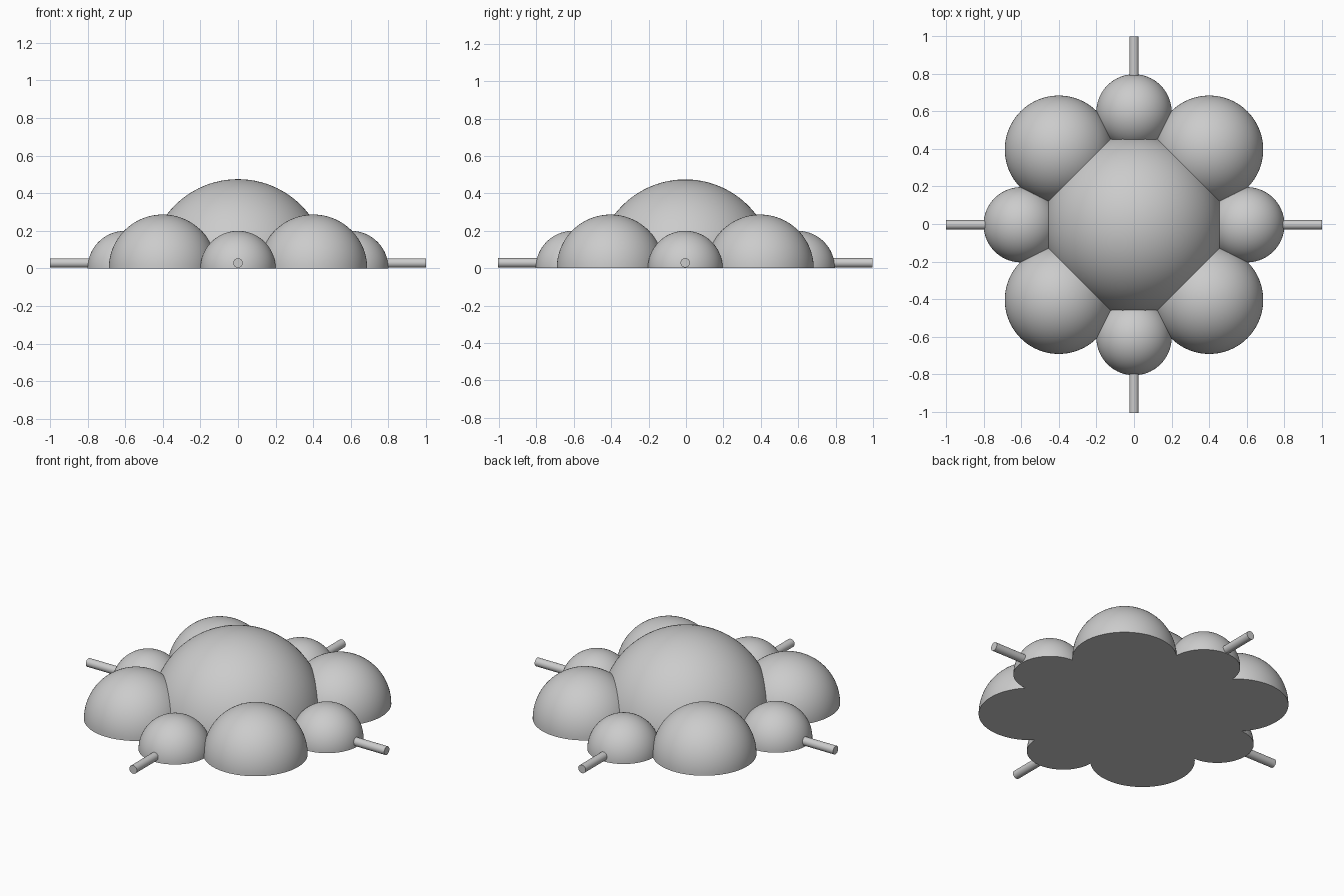
import bpy, bmesh
from math import pi, cos, sin
from mathutils import Matrix

if "Cube" in bpy.data.objects:
    bpy.data.objects.remove(bpy.data.objects["Cube"])

Y_OFF = -0.004  # the body sits a hair towards the front


def finish(name, bm):
    mesh = bpy.data.meshes.new(name)
    bmesh.ops.recalc_face_normals(bm, faces=bm.faces)
    bm.to_mesh(mesh)
    bm.free()
    obj = bpy.data.objects.new(name, mesh)
    bpy.context.collection.objects.link(obj)
    bpy.ops.object.select_all(action='DESELECT')
    obj.select_set(True)
    bpy.context.view_layer.objects.active = obj
    bpy.ops.object.shade_smooth_by_angle(angle=pi / 6)
    return obj


def dome(name, x, y, radius):
    """Half sphere with a flat closed base on z = 0."""
    bm = bmesh.new()
    bmesh.ops.create_uvsphere(bm, u_segments=96, v_segments=48, radius=radius)
    low = [v for v in bm.verts if v.co.z < -1e-4]
    bmesh.ops.delete(bm, geom=low, context='VERTS')
    rim = [e for e in bm.edges if e.is_boundary]
    for v in {v for e in rim for v in e.verts}:
        v.co.z = 0
    bmesh.ops.contextual_create(bm, geom=rim)
    finish(name, bm).location = (x, y + Y_OFF, 0)


def rod(name, angle, inner, outer, radius, z):
    """Round bar pointing outwards from the centre."""
    bm = bmesh.new()
    place = (Matrix.Rotation(angle, 4, 'Z')
             @ Matrix.Translation(((inner + outer) / 2, 0, z))
             @ Matrix.Rotation(pi / 2, 4, 'Y'))
    bmesh.ops.create_cone(bm, cap_ends=True, segments=32, radius1=radius,
                          radius2=radius, depth=outer - inner, matrix=place)
    finish(name, bm).location.y = Y_OFF


# Large middle dome
dome("centre_dome", 0, 0, 0.475)

# Four medium domes on the diagonals
for sx, side in ((-1, "left"), (1, "right")):
    for sy, end in ((-1, "front"), (1, "back")):
        dome(f"{end}_{side}_dome", 0.4 * sx, 0.4 * sy, 0.287)

# Four small domes on the axes, each with an outward rod
for i, side in enumerate(("right", "back", "left", "front")):
    a = i * pi / 2
    dome(f"{side}_small_dome", 0.6 * cos(a), 0.6 * sin(a), 0.2)
    rod(f"{side}_rod", a, 0.7, 1.0, 0.025, 0.029)
